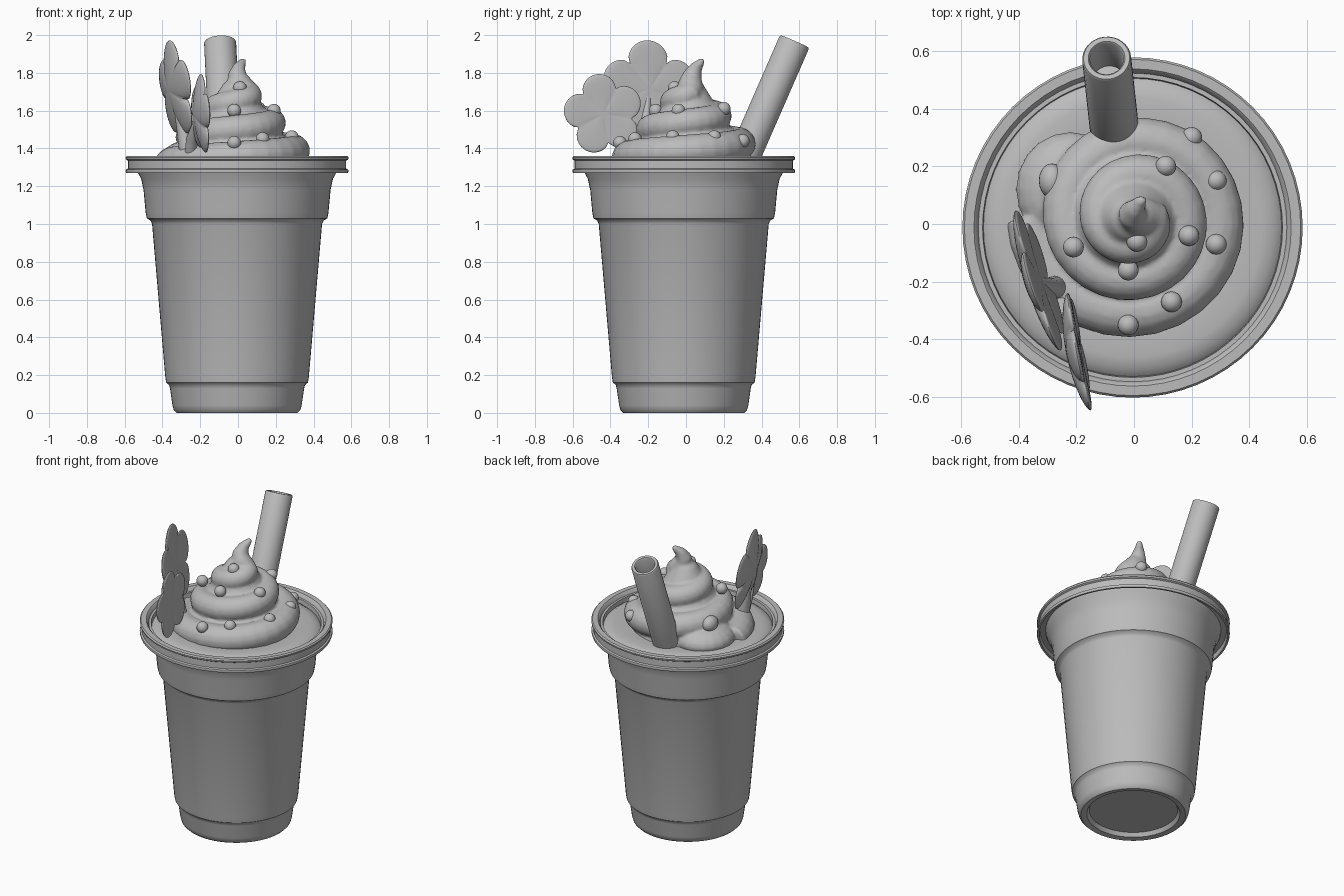
import bpy, bmesh, math
from mathutils import Vector, Matrix

default = bpy.data.objects.get("Cube")
if default:
    bpy.data.objects.remove(default, do_unlink=True)

# One flat clay colour
clay = bpy.data.materials.new("clay_grey")
clay.use_nodes = True
GREY = (0.5, 0.5, 0.5, 1)
clay.diffuse_color = GREY
clay.node_tree.nodes["Principled BSDF"].inputs["Base Color"].default_value = GREY

CENTRE = Vector((-0.005, -0.012, 0))


def activate(obj):
    bpy.ops.object.select_all(action='DESELECT')
    obj.select_set(True)
    bpy.context.view_layer.objects.active = obj


def finish(name, bm, matrix=None, angle=40):
    """Turn a bmesh into a smooth-shaded object."""
    bmesh.ops.recalc_face_normals(bm, faces=bm.faces)
    mesh = bpy.data.meshes.new(name)
    bm.to_mesh(mesh)
    bm.free()
    mesh.materials.append(clay)
    obj = bpy.data.objects.new(name, mesh)
    bpy.context.collection.objects.link(obj)
    if matrix:
        obj.matrix_world = matrix
    activate(obj)
    bpy.ops.object.shade_smooth_by_angle(angle=math.radians(angle))
    return obj


def lathe(name, profile, matrix, steps=64, closed=False):
    """Spin a radius/height profile around the z axis."""
    bm = bmesh.new()
    verts = [bm.verts.new((r, 0, z)) for r, z in profile]
    if closed:
        verts.append(verts[0])
    edges = [bm.edges.new(pair) for pair in zip(verts, verts[1:])]
    bmesh.ops.spin(bm, geom=verts[:len(profile)] + edges, cent=(0, 0, 0),
                   axis=(0, 0, 1), angle=math.tau, steps=steps)
    bmesh.ops.remove_doubles(bm, verts=bm.verts, dist=0.0005)
    return finish(name, bm, matrix)


def tube(name, points):
    """Round tube through (x, y, z, radius) points."""
    curve = bpy.data.curves.new(name, 'CURVE')
    curve.dimensions = '3D'
    curve.bevel_depth = 1
    curve.bevel_resolution = 6
    curve.use_fill_caps = True
    spline = curve.splines.new('POLY')
    spline.points.add(len(points) - 1)
    for p, (x, y, z, r) in zip(spline.points, points):
        p.co = (x, y, z, 1)
        p.radius = r
    curve.materials.append(clay)
    obj = bpy.data.objects.new(name, curve)
    bpy.context.collection.objects.link(obj)
    activate(obj)
    bpy.ops.object.convert(target='MESH')
    obj = bpy.context.view_layer.objects.active
    bpy.ops.object.shade_smooth_by_angle(angle=math.radians(50))
    return obj


def ball(name, place, scale):
    bm = bmesh.new()
    bmesh.ops.create_uvsphere(bm, u_segments=20, v_segments=12, radius=1)
    return finish(name, bm, Matrix.LocRotScale(Vector(place), None, Vector(scale)))


# Cup, rim and drink
here = Matrix.Translation(CENTRE)
lathe("cup", [(0, .03), (.27, .03), (.285, .005), (.32, 0), (.335, .015), (.342, .04),
              (.355, .13), (.36, .148), (.375, .16), (.38, .19), (.45, 1), (.458, 1.018),
              (.478, 1.03), (.484, 1.06), (.495, 1.18), (.508, 1.24), (.53, 1.28),
              (.54, 1.31)], here)
lathe("rim", [(.535, 1.30), (.57, 1.30), (.575, 1.27), (.587, 1.27), (.59, 1.28),
              (.588, 1.288), (.578, 1.293), (.578, 1.335), (.588, 1.341), (.59, 1.352),
              (.583, 1.36), (.55, 1.36), (.542, 1.352), (.535, 1.335), (.52, 1.335),
              (.515, 1.29)], here, closed=True)
lathe("drink", [(.53, 1.29), (.52, 1.305), (.49, 1.325), (.45, 1.335), (.38, 1.33),
                (0, 1.33)], here)

# Whipped cream: hooked tip flowing into a widening clockwise spiral
path = [(.03, .09, 1.872, .014), (.022, .077, 1.855, .022), (.006, .055, 1.83, .034),
        (-.005, .035, 1.79, .05), (.005, .025, 1.75, .064), (.03, .025, 1.71, .068)]
STEPS = 72
for i in range(STEPS + 1):
    t = 2.5 * i / STEPS
    radius = .066 + .01 * t
    reach = .125 + .128 * t - radius
    a = -math.tau * t
    path.append((reach * math.cos(a), .02 + reach * math.sin(a), 1.685 - .148 * t, radius))
cream = tube("whipped_cream", path)
core = lathe("cream_core", [(0, 1.28), (.34, 1.28), (.29, 1.42), (.19, 1.55), (.12, 1.66),
                            (.07, 1.74), (0, 1.8)], Matrix.Translation((-.01, .02, 0)))
lump = ball("cream_lump", (-.22, .12, 1.35), (.19, .2, .1))
activate(cream)
core.select_set(True)
lump.select_set(True)
bpy.ops.object.join()
remesh = cream.modifiers.new("blend", 'REMESH')
remesh.mode = 'VOXEL'
remesh.voxel_size = 0.01
remesh.use_smooth_shade = True
soften = cream.modifiers.new("soften", 'SMOOTH')
soften.factor = 0.5
soften.iterations = 4

# Candy beads on the cream
beads = [(.01, -.06, 1.72), (.19, -.04, 1.6), (-.02, -.16, 1.6), (-.21, -.08, 1.59),
         (.11, .2, 1.61), (.13, -.27, 1.45), (-.02, -.35, 1.43), (.285, -.07, 1.46),
         (.285, .15, 1.46), (.2, .3, 1.44)]
for i, place in enumerate(beads):
    ball(f"bead_{i + 1}", place, (.036, .036, .036))
ball("large_bead", (-.285, .15, 1.46), (.045, .06, .05))

# Drinking straw: leaning tube with a deep hollow
foot, top = Vector((-.062, .275, 1.28)), Vector((-.095, .575, 1.966))
axis = top - foot
length = axis.length
lathe("straw", [(0, 0), (.085, 0), (.085, length - .008), (.08, length), (.064, length),
                (.058, length - .008), (.058, length - .2), (0, length - .2)],
      Matrix.Translation(foot) @ axis.to_track_quat('Z', 'Y').to_matrix().to_4x4(), steps=32)


# Flowers: flattened spheres with five scalloped petals
def flower(name, centre, across, up, size, turn):
    bm = bmesh.new()
    bmesh.ops.create_uvsphere(bm, u_segments=80, v_segments=20, radius=1)
    for v in bm.verts:
        a = math.atan2(v.co.y, v.co.x)
        rho = math.hypot(v.co.x, v.co.y)
        lobe = abs(math.cos(2.5 * (a - math.radians(turn)))) ** 0.6
        spread = size * (1 - .34 * (1 - lobe) * rho)
        dish = .02 * rho * rho
        v.co = (v.co.x * spread, v.co.y * spread,
                v.co.z * .026 * (1 - .4 * rho * (1 - lobe)) + dish)
    u = Vector(across).normalized()
    w = u.cross(Vector(up)).normalized()
    matrix = Matrix((u, w.cross(u), w)).transposed().to_4x4()
    matrix.translation = Vector(centre)
    finish(name, bm, matrix, angle=60)


flower("front_flower", (-.21, -.44, 1.58), (-.08, .42, 0), (-.05, 0, 1), .215, 100)
flower("rear_flower", (-.345, -.2, 1.71), (-.16, .5, 0), (-.15, 0, 1), .262, 90)
tube("front_flower_stem", [(-.25, -.24, 1.32, .035), (-.245, -.31, 1.45, .03),
                           (-.21, -.42, 1.57, .015)])
tube("rear_flower_stem", [(-.26, -.22, 1.32, .045), (-.29, -.22, 1.5, .035),
                          (-.335, -.2, 1.7, .015)])
